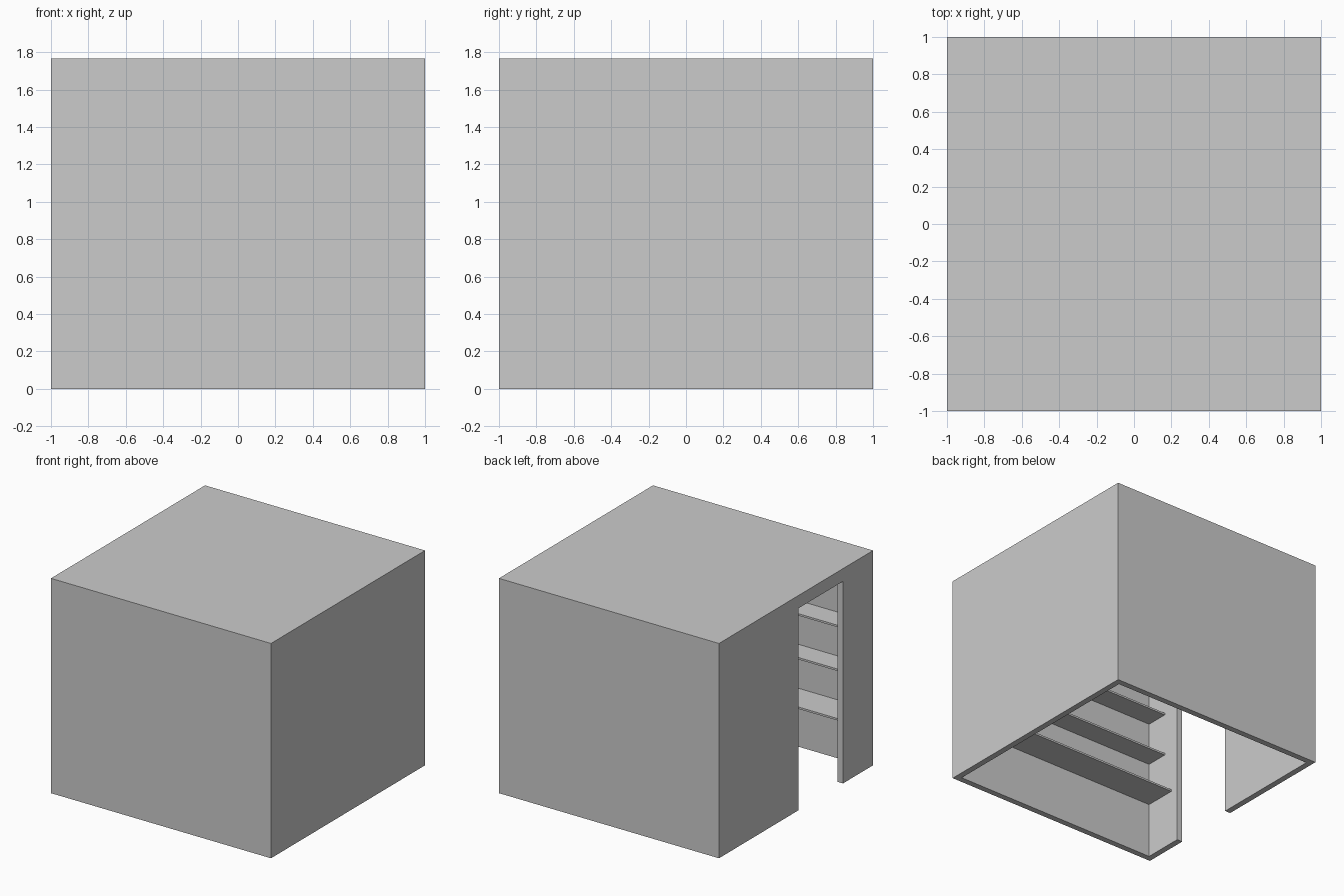
import bpy, bmesh

if "Cube" in bpy.data.objects:
    bpy.data.objects.remove(bpy.data.objects["Cube"])

H = 1.765      # overall height
T = 0.05       # wall and roof thickness


def make_box(name, lo, hi):
    mesh = bpy.data.meshes.new(name)
    bm = bmesh.new()
    bmesh.ops.create_cube(bm, size=1)
    for v in bm.verts:
        v.co = [(a + b) / 2 + c * (b - a) for a, b, c in zip(lo, hi, v.co)]
    bm.to_mesh(mesh)
    bm.free()
    ob = bpy.data.objects.new(name, mesh)
    bpy.context.collection.objects.link(ob)
    return ob


def cut(target, cutter):
    mod = target.modifiers.new(cutter.name, 'BOOLEAN')
    mod.operation = 'DIFFERENCE'
    mod.solver = 'EXACT'
    mod.object = cutter
    cutter.hide_render = True
    cutter.hide_viewport = True


# room shell, open underneath, with a doorway in the left wall
shell = make_box("room_shell", (-1, -1, 0), (1, 1, H))
cut(shell, make_box("interior_cutter", (-1 + T, -1 + T, -0.2), (1 - T, 1 - T, H - T)))
cut(shell, make_box("doorway_cutter", (-1.2, -0.61, -0.3), (-0.8, -0.03, 1.66)))

# shelves along the inside of the front wall, the lowest one deeper
for i, (z, depth) in enumerate([(0.464, 0.27), (0.825, 0.19), (1.185, 0.19)]):
    make_box(f"shelf_{i + 1}", (-1 + T, -1 + T, z), (1 - T, -1 + T + depth, z + 0.016))
